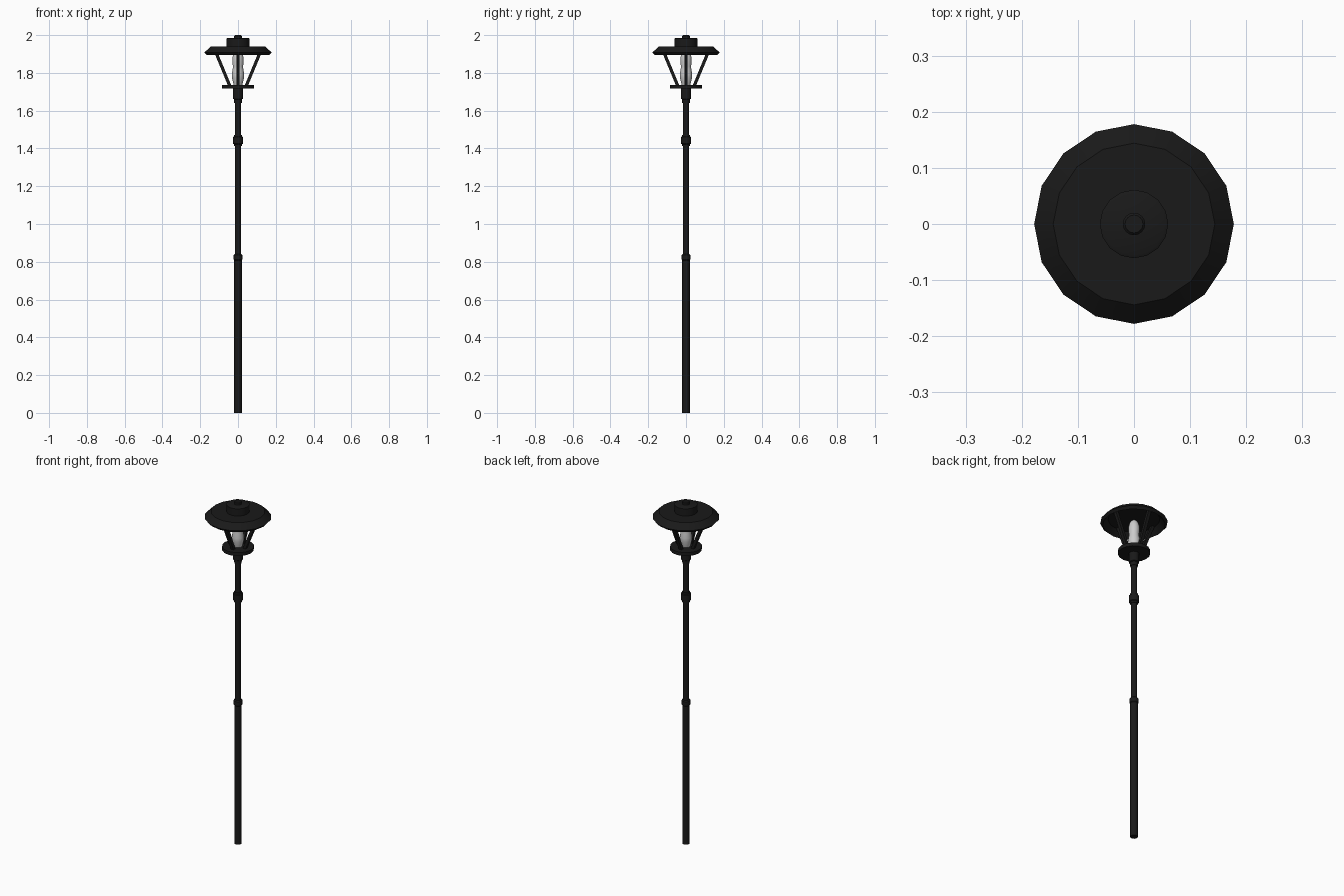
import bpy, bmesh, math
from mathutils import Vector

if "Cube" in bpy.data.objects:
    bpy.data.objects.remove(bpy.data.objects["Cube"])


def material(name, colour):
    m = bpy.data.materials.new(name)
    m.diffuse_color = colour
    m.use_nodes = True
    m.node_tree.nodes["Principled BSDF"].inputs["Base Color"].default_value = m.diffuse_color
    return m


black = material("black_metal", (0.01, 0.01, 0.01, 1))
frosted = material("frosted_glass", (0.62, 0.62, 0.62, 1))


def finish(name, bm, mat, angle=35):
    bmesh.ops.recalc_face_normals(bm, faces=bm.faces)
    me = bpy.data.meshes.new(name)
    bm.to_mesh(me)
    bm.free()
    ob = bpy.data.objects.new(name, me)
    bpy.context.collection.objects.link(ob)
    me.materials.append(mat)
    bpy.ops.object.select_all(action='DESELECT')
    ob.select_set(True)
    bpy.context.view_layer.objects.active = ob
    bpy.ops.object.shade_smooth_by_angle(angle=math.radians(angle))
    return ob


def lathe(name, profile, mat=black, sides=16):
    """Turn (radius, z) points around the z axis, capping both ends."""
    bm = bmesh.new()
    rings = []
    for r, z in profile:
        rings.append([bm.verts.new((r * math.cos(2 * math.pi * i / sides),
                                    r * math.sin(2 * math.pi * i / sides), z))
                      for i in range(sides)])
    for a, b in zip(rings, rings[1:]):
        for i in range(sides):
            j = (i + 1) % sides
            bm.faces.new((a[i], a[j], b[j], b[i]))
    bm.faces.new(rings[0][::-1])
    bm.faces.new(rings[-1])
    return finish(name, bm, mat)


# Pole sections and joint rings
lathe("lower_pole", [(0.02, 0), (0.02, 0.82)])
lathe("middle_ring", [(0.02, 0.808), (0.023, 0.812), (0.023, 0.836), (0.018, 0.841)])
lathe("upper_pole", [(0.017, 0.82), (0.017, 1.68)])
lathe("upper_joint", [(0.021, 1.412), (0.021, 1.422), (0.027, 1.425), (0.027, 1.46),
                      (0.021, 1.463), (0.021, 1.472)])

# Lantern base
lathe("lantern_collar", [(0.02, 1.64), (0.021, 1.66), (0.027, 1.663), (0.027, 1.72)])
lathe("lantern_plate", [(0.085, 1.717), (0.085, 1.737)])

# Wavy glass bulb
lathe("bulb", [(0.022, 1.735), (0.026, 1.75), (0.032, 1.775), (0.033, 1.795),
               (0.028, 1.82), (0.027, 1.835), (0.030, 1.86), (0.028, 1.885),
               (0.022, 1.905), (0.010, 1.918)], frosted)

# Four slanted struts
for k in range(4):
    a = k * math.pi / 2
    out = Vector((math.cos(a), math.sin(a), 0))
    side = Vector((-math.sin(a), math.cos(a), 0))
    bm = bmesh.new()
    ends = []
    for r, z in ((0.043, 1.73), (0.126, 1.93)):
        ends.append([bm.verts.new(out * (r + u * 0.009) + side * (v * 0.009) + Vector((0, 0, z)))
                     for u, v in ((-1, -1), (1, -1), (1, 1), (-1, 1))])
    for i in range(4):
        j = (i + 1) % 4
        bm.faces.new((ends[0][i], ends[0][j], ends[1][j], ends[1][i]))
    bm.faces.new(ends[0][::-1])
    bm.faces.new(ends[1])
    finish("strut_%d" % (k + 1), bm, black)

# Hollow roof with stepped cap and finial
lathe("roof", [(0.137, 1.927), (0.165, 1.894), (0.178, 1.908), (0.144, 1.94)])
lathe("roof_cap", [(0.061, 1.935), (0.061, 1.982), (0.055, 1.985)])
lathe("finial", [(0.02, 1.98), (0.02, 1.996), (0.016, 2.0)])
